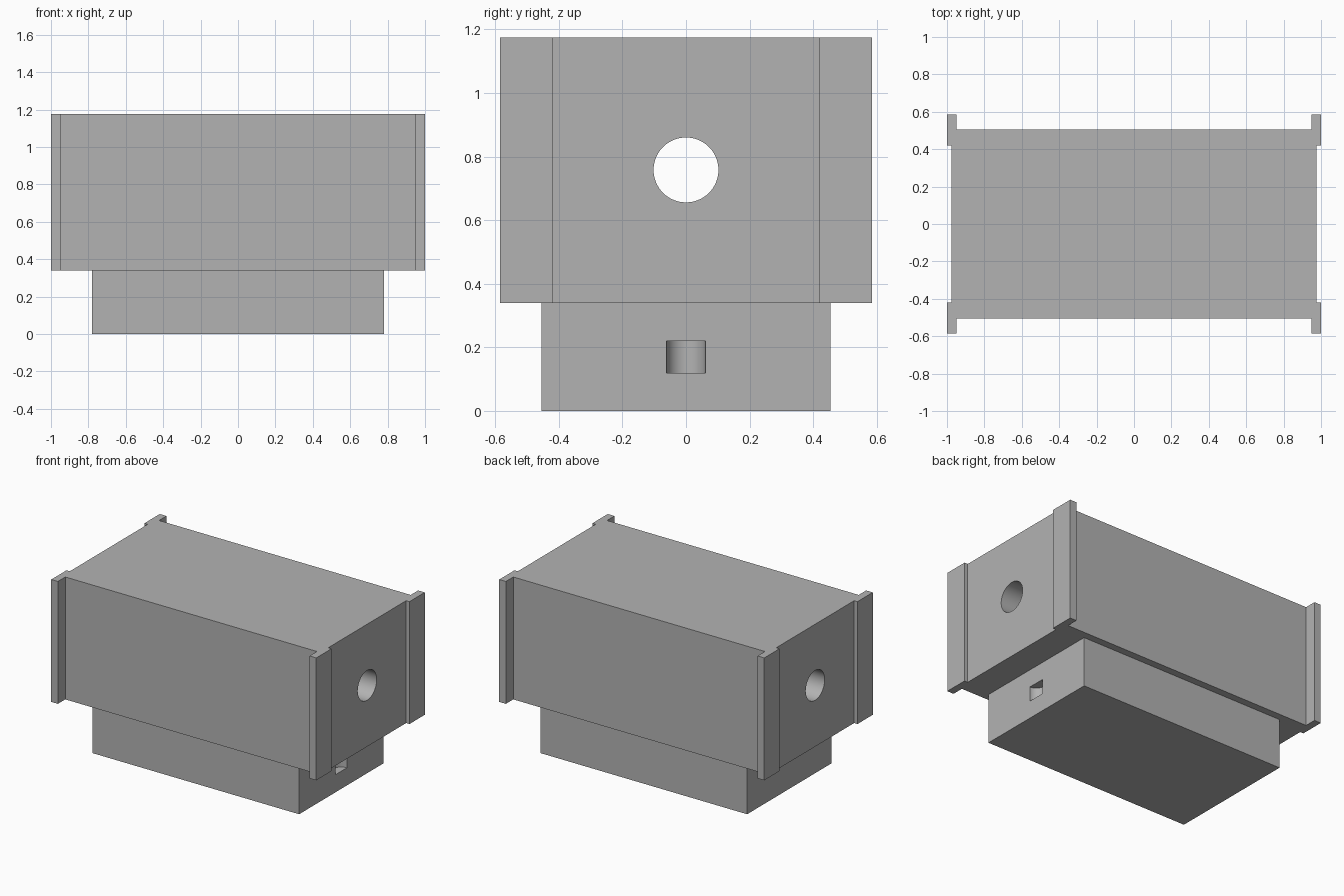
import bpy, bmesh, math

cube = bpy.data.objects.get("Cube")
if cube:
    bpy.data.objects.remove(cube, do_unlink=True)

grey = bpy.data.materials.new("plain grey")
grey.use_nodes = True
COLOUR = (0.45, 0.45, 0.45, 1)
grey.diffuse_color = COLOUR
grey.node_tree.nodes["Principled BSDF"].inputs["Base Color"].default_value = COLOUR


def prism(name, outline, z0, z1):
    """Extrude a plan outline from z0 up to z1."""
    bm = bmesh.new()
    face = bm.faces.new([bm.verts.new((x, y, z0)) for x, y in outline])
    top = bmesh.ops.extrude_face_region(bm, geom=[face])["geom"]
    bmesh.ops.translate(bm, vec=(0, 0, z1 - z0),
                        verts=[v for v in top if isinstance(v, bmesh.types.BMVert)])
    bmesh.ops.recalc_face_normals(bm, faces=bm.faces)
    mesh = bpy.data.meshes.new(name)
    bm.to_mesh(mesh)
    bm.free()
    mesh.materials.append(grey)
    obj = bpy.data.objects.new(name, mesh)
    bpy.context.collection.objects.link(obj)
    return obj


def mirrored(quarter):
    """Complete a quarter outline by mirroring it across both axes."""
    half = quarter + [(-x, y) for x, y in reversed(quarter)]
    return half + [(-x, -y) for x, y in half]


def drill(target, name, radius, depth, location, rotation=(0, 0, 0)):
    """Cut a round hole, then shade its wall smooth."""
    bpy.ops.mesh.primitive_cylinder_add(vertices=64, radius=radius, depth=depth,
                                        location=location, rotation=rotation)
    cutter = bpy.context.object
    cutter.name = name
    cutter.data.materials.append(grey)
    cutter.hide_render = True
    mod = target.modifiers.new(name, 'BOOLEAN')
    mod.operation = 'DIFFERENCE'
    mod.solver = 'EXACT'
    mod.object = cutter
    bpy.ops.object.select_all(action='DESELECT')
    target.select_set(True)
    bpy.context.view_layer.objects.active = target
    bpy.ops.object.modifier_apply(modifier=mod.name)
    bpy.data.objects.remove(cutter, do_unlink=True)
    bpy.ops.object.shade_smooth_by_angle(angle=math.radians(30))


# Main block with a flange strip at each upright corner
body = prism("body", mirrored([(0.975, 0.42), (1, 0.42), (1, 0.585),
                               (0.95, 0.585), (0.95, 0.505)]), 0.34, 1.175)
drill(body, "bore", 0.102, 3, (0, 0, 0.758), (0, math.pi / 2, 0))

# Narrower plinth with a half-round pocket in one end
base = prism("base", mirrored([(0.78, 0.455)]), 0, 0.34)
drill(base, "pocket", 0.061, 0.1, (0.78, 0, 0.17))
